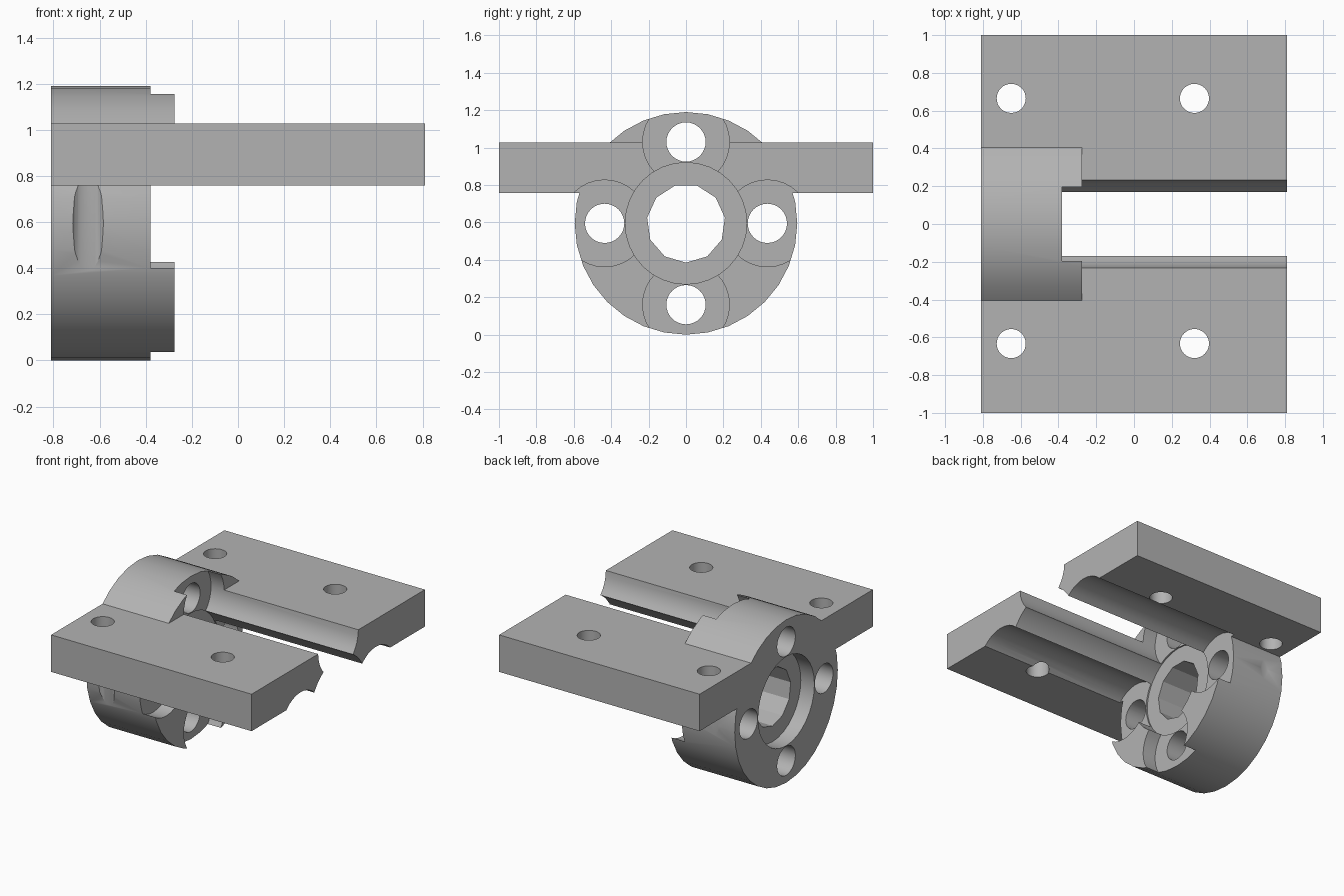
import bpy
import bmesh
from math import pi, radians
from mathutils import Matrix

cube = bpy.data.objects.get("Cube")
if cube:
    bpy.data.objects.remove(cube, do_unlink=True)

AXIS_Z = 0.595      # height of the hub axis
BOLT_RING = 0.435   # distance of the hub bolts from the axis
BACK, STEP, FRONT = -0.81, -0.38, -0.275

metal = bpy.data.materials.new("plain grey")
metal.use_nodes = True
grey = (0.45, 0.45, 0.45, 1)
metal.diffuse_color = grey
metal.node_tree.nodes["Principled BSDF"].inputs["Base Color"].default_value = grey


def add_object(name, bm):
    bmesh.ops.recalc_face_normals(bm, faces=bm.faces)
    mesh = bpy.data.meshes.new(name)
    bm.to_mesh(mesh)
    bm.free()
    mesh.materials.append(metal)
    obj = bpy.data.objects.new(name, mesh)
    bpy.context.collection.objects.link(obj)
    return obj


def rod(name, x0, x1, y, z, radius, sides=32, turn=0.0):
    """Cylinder lying along x."""
    bm = bmesh.new()
    place = (Matrix.Translation(((x0 + x1) / 2, y, z))
             @ Matrix.Rotation(turn, 4, 'X') @ Matrix.Rotation(pi / 2, 4, 'Y'))
    bmesh.ops.create_cone(bm, cap_ends=True, segments=sides, radius1=radius,
                          radius2=radius, depth=x1 - x0, matrix=place)
    return add_object(name, bm)


def upright(name, x, y, radius):
    """Vertical drill through the whole height."""
    bm = bmesh.new()
    bmesh.ops.create_cone(bm, cap_ends=True, segments=32, radius1=radius,
                          radius2=radius, depth=3,
                          matrix=Matrix.Translation((x, y, 0.6)))
    return add_object(name, bm)


def combine(target, tool, operation):
    mod = target.modifiers.new(tool.name, 'BOOLEAN')
    mod.object = tool
    mod.operation = operation
    mod.solver = 'EXACT'
    bpy.context.view_layer.objects.active = target
    bpy.ops.object.modifier_apply(modifier=mod.name)
    bpy.data.objects.remove(tool, do_unlink=True)


# Flat plate joined with the round hub
bm = bmesh.new()
bmesh.ops.create_cube(bm, size=1, matrix=Matrix.Translation((0, 0, 0.893))
                      @ Matrix.Diagonal((1.62, 2, 0.27, 1)))
bracket = add_object("mounting_bracket", bm)
combine(bracket, rod("hub", BACK, FRONT, 0, AXIS_Z, 0.595), 'UNION')

# Bolt pockets and bolt holes around the hub
for dy, dz in ((0, 1), (1, 0), (0, -1), (-1, 0)):
    y, z = dy * BOLT_RING, AXIS_Z + dz * BOLT_RING
    combine(bracket, rod("bolt_pocket", STEP, 1, y, z, 0.232), 'DIFFERENCE')
    combine(bracket, rod("bolt_hole", -1, 1, y, z, 0.105), 'DIFFERENCE')

# Bearing seats on both sides and the coarse centre bore
combine(bracket, rod("front_seat", STEP - 0.01, 1, 0, AXIS_Z, 0.325), 'DIFFERENCE')
combine(bracket, rod("back_seat", -1, -0.70, 0, AXIS_Z, 0.325), 'DIFFERENCE')
combine(bracket, rod("centre_bore", -1, 1, 0, AXIS_Z, 0.21, 11, -pi / 2), 'DIFFERENCE')

# Screw holes through the plate
for x in (-0.65, 0.32):
    for y in (-0.633, 0.665):
        combine(bracket, upright("screw_hole", x, y, 0.077), 'DIFFERENCE')

# Smooth the round walls, keep the edges sharp
bpy.ops.object.select_all(action='DESELECT')
bracket.select_set(True)
bpy.context.view_layer.objects.active = bracket
bpy.ops.object.shade_smooth_by_angle(angle=radians(30))
